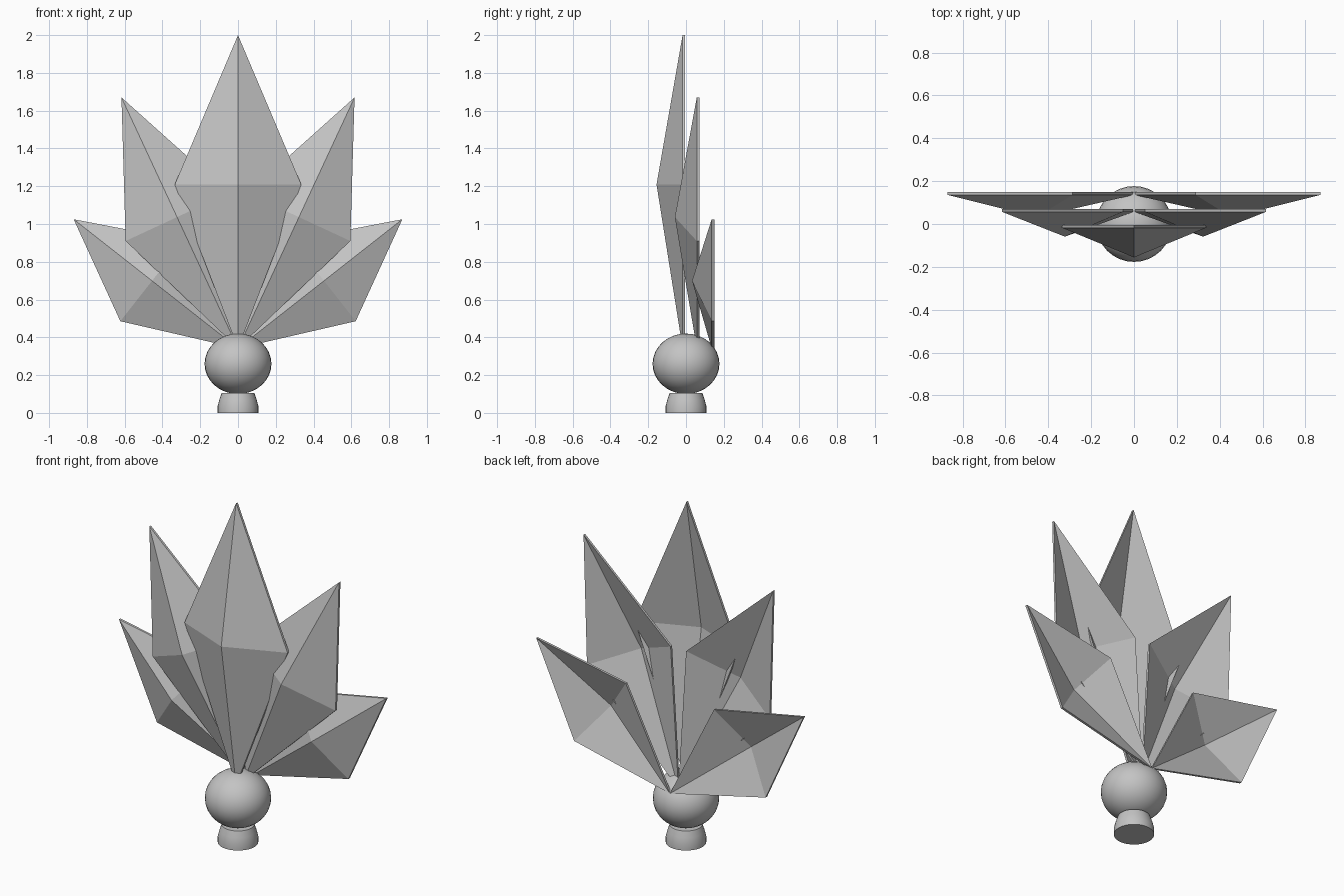
import bpy, bmesh, math

if "Cube" in bpy.data.objects:
    bpy.data.objects.remove(bpy.data.objects["Cube"])

grey = bpy.data.materials.new("plain_grey")
grey.diffuse_color = (0.55, 0.55, 0.55, 1)
grey.use_nodes = True
grey.node_tree.nodes["Principled BSDF"].inputs["Base Color"].default_value = grey.diffuse_color


def make_object(name, bm):
    bmesh.ops.recalc_face_normals(bm, faces=bm.faces)
    mesh = bpy.data.meshes.new(name)
    bm.to_mesh(mesh)
    bm.free()
    mesh.materials.append(grey)
    obj = bpy.data.objects.new(name, mesh)
    bpy.context.collection.objects.link(obj)
    return obj


def smooth(obj, degrees):
    bpy.ops.object.select_all(action='DESELECT')
    obj.select_set(True)
    bpy.context.view_layer.objects.active = obj
    bpy.ops.object.shade_smooth_by_angle(angle=math.radians(degrees))


def petal(name, tip, half_width, y, depth, side=1, base_z=0.342, thick=0.014):
    """Thin diamond shell, creased forward to a ridge point, leaning to its tip."""
    dx, dz = tip[0] * side, tip[1] - base_z
    length = math.hypot(dx, dz)
    ux, uz = dx / length, dz / length
    outline = [(0, 0, 0), (0.523, half_width, 0), (1, 0, 0),
               (0.523, -half_width, 0), (0.523, 0, depth)]
    bm = bmesh.new()
    layers = []
    for offset in (-thick / 2, thick / 2):
        layers.append([bm.verts.new((ux * a * length + uz * w, y + offset - d,
                                     base_z + uz * a * length - ux * w))
                       for a, w, d in outline])
    front, back = layers
    for i in range(4):
        j = (i + 1) % 4
        bm.faces.new((front[i], front[j], front[4]))
        bm.faces.new((back[j], back[i], back[4]))
        bm.faces.new((front[j], front[i], back[i], back[j]))
    return make_object(name, bm)


# Fan of petals, stepping back from the centre
petal("centre_petal", (0, 2.0), 0.335, -0.011, 0.138)
for side, label in ((1, "right"), (-1, "left")):
    petal("upper_petal_" + label, (0.617, 1.67), 0.30, 0.064, 0.116, side)
    petal("lower_petal_" + label, (0.87, 1.025), 0.272, 0.143, 0.104, side)

# Slightly flattened ball
bm = bmesh.new()
bmesh.ops.create_uvsphere(bm, u_segments=32, v_segments=16, radius=1)
for v in bm.verts:
    v.co = (v.co.x * 0.177, v.co.y * 0.177, 0.26 + v.co.z * 0.16)
smooth(make_object("ball", bm), 60)

# Tapered foot, turned from a profile
profile = [(0, 0), (0.108, 0), (0.108, 0.035), (0.099, 0.07), (0.087, 0.105), (0, 0.105)]
bm = bmesh.new()
verts = [bm.verts.new((r, 0, z)) for r, z in profile]
edges = [bm.edges.new(pair) for pair in zip(verts, verts[1:])]
bmesh.ops.spin(bm, geom=verts + edges, cent=(0, 0, 0), axis=(0, 0, 1),
               angle=math.tau, steps=32, use_merge=True)
bmesh.ops.remove_doubles(bm, verts=bm.verts, dist=0.0005)
smooth(make_object("foot", bm), 40)
